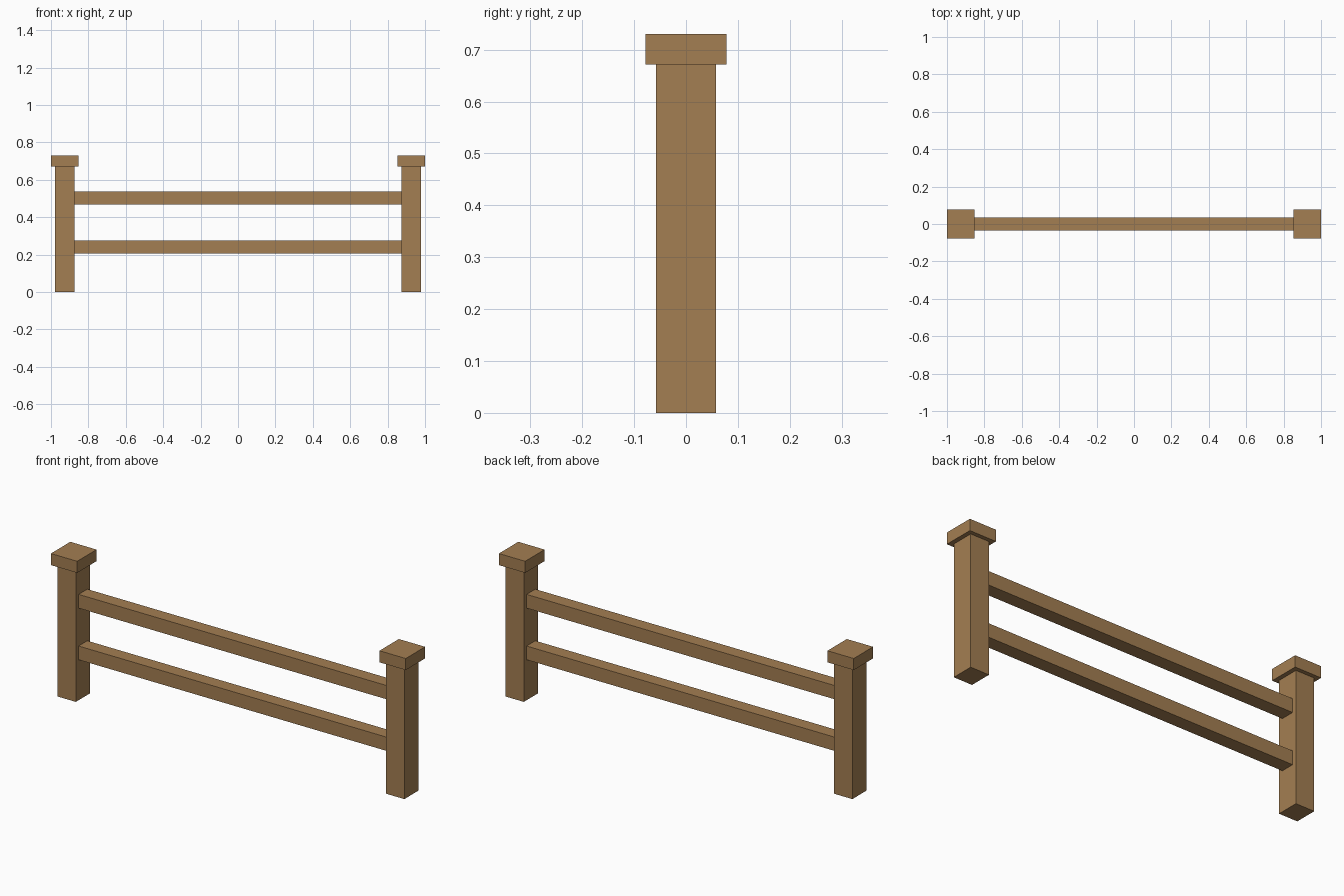
import bpy

# Remove the default cube
cube = bpy.data.objects.get("Cube")
if cube:
    bpy.data.objects.remove(cube, do_unlink=True)

# Single wood colour
wood = bpy.data.materials.new("brown_wood")
wood.use_nodes = True
colour = (0.37, 0.21, 0.084, 1)
wood.diffuse_color = colour
wood.node_tree.nodes["Principled BSDF"].inputs["Base Color"].default_value = colour


def box(name, x, bottom, top, width, depth):
    """Flat-shaded box centred on y = 0, between two heights."""
    bpy.ops.mesh.primitive_cube_add(size=1, location=(x, 0, (bottom + top) / 2))
    obj = bpy.context.object
    obj.name = name
    obj.scale = (width, depth, top - bottom)
    bpy.ops.object.transform_apply(location=False, rotation=False, scale=True)
    obj.data.materials.append(wood)
    return obj


post_x = 0.926
post_width = 0.104

# Posts with overhanging square caps
for side, sign in (("left", 1), ("right", -1)):
    box(side + "_post", sign * post_x, 0, 0.671, post_width, 0.115)
    box(side + "_post_cap", sign * post_x, 0.671, 0.73, 0.148, 0.156)

# Rails spanning between the inner faces of the posts
span = 2 * post_x - post_width
for name, height in (("lower_rail", 0.241), ("upper_rail", 0.504)):
    box(name, 0, height - 0.035, height + 0.035, span, 0.07)
